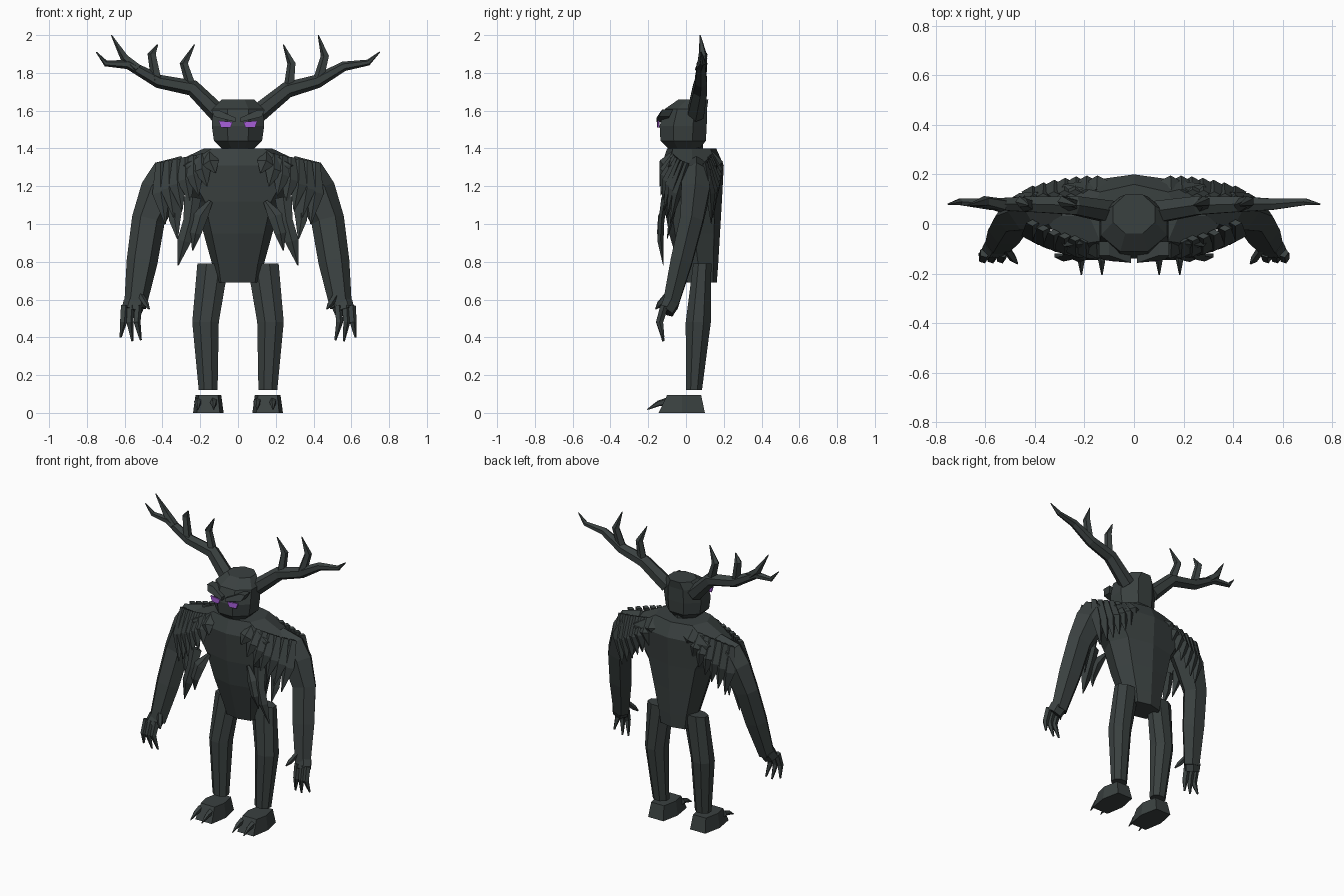
import bpy, bmesh, math
from mathutils import Vector


def material(name, rgb):
    m = bpy.data.materials.new(name)
    m.diffuse_color = (*rgb, 1)
    return m


HIDE = material("charcoal hide", (0.042, 0.052, 0.051))
GLOW = material("violet eyes", (0.38, 0.11, 0.68))


def skin_rings(name, rings, mat=HIDE):
    """Join equal-length rings of points into one capped solid."""
    bm = bmesh.new()
    rows = [[bm.verts.new(p) for p in r] for r in rings]
    n = len(rows[0])
    for a, b in zip(rows, rows[1:]):
        for i in range(n):
            j = (i + 1) % n
            bm.faces.new((a[i], a[j], b[j], b[i]))
    bm.faces.new(rows[0])
    bm.faces.new(rows[-1])
    bmesh.ops.recalc_face_normals(bm, faces=bm.faces)
    me = bpy.data.meshes.new(name)
    bm.to_mesh(me)
    bm.free()
    me.materials.append(mat)
    ob = bpy.data.objects.new(name, me)
    bpy.context.collection.objects.link(ob)
    return ob


def stack(name, levels, n=8, phase=0.0, power=1.0):
    """Loft of level ellipses (x, y, z, rx, ry); a power below 1 makes them boxier."""
    def box(v):
        return math.copysign(abs(v) ** power, v) if abs(v) > 1e-6 else 0
    angles = [2 * math.pi * (i + phase) / n for i in range(n)]
    return skin_rings(name, [[(x + rx * box(math.cos(a)), y + ry * box(math.sin(a)), z) for a in angles]
                             for x, y, z, rx, ry in levels])


def limb(name, path, n=6, flat=1.0, side=1, mat=HIDE):
    """Faceted tube along points (x, y, z, radius); flat squashes its depth."""
    pts = [Vector((side * x, y, z)) for x, y, z, r in path]
    rings = []
    for i, p in enumerate(pts):
        t = (pts[min(i + 1, len(pts) - 1)] - pts[max(i - 1, 0)]).normalized()
        ref = Vector((0, 1, 0)) if abs(t.y) < 0.8 else Vector((0, 0, 1))
        u = t.cross(ref).normalized()
        v = u.cross(t)
        r = path[i][3]
        rings.append([p + r * (math.cos(a) * u + flat * math.sin(a) * v)
                      for a in (2 * math.pi * k / n for k in range(n))])
    return skin_rings(name, rings, mat)


# Torso, broad at the shoulders and narrow at the hips
stack("torso", [(0, 0.075, 0.69, 0.118, 0.088), (0, 0.065, 0.78, 0.135, 0.105),
                (0, 0.045, 0.95, 0.182, 0.135), (0, 0.035, 1.12, 0.23, 0.155),
                (0, 0.035, 1.31, 0.37, 0.165), (0, 0.03, 1.40, 0.18, 0.13)], power=0.78)

# Head and neck
stack("neck", [(0, 0.01, 1.36, 0.07, 0.08), (0, 0.0, 1.43, 0.07, 0.09)])
stack("head", [(0, -0.01, 1.385, 0.075, 0.075), (0, -0.015, 1.44, 0.138, 0.13),
               (0, -0.015, 1.52, 0.15, 0.135), (0, 0.0, 1.61, 0.145, 0.12),
               (0, 0.04, 1.66, 0.092, 0.085)], phase=0.5)


def prism(name, outline, y0, y1, side, mat):
    """Plate from an (x, z, backward lean) outline, between two depths."""
    return skin_rings(name, [[(side * x, y + d, z) for x, z, d in outline] for y in (y0, y1)], mat)


for s in (-1, 1):
    # Scowling brow and glowing eye
    prism("brow", [(0.012, 1.54, 0), (0.125, 1.568, 0.012), (0.142, 1.605, 0.03), (0.10, 1.602, 0.03),
                   (0.012, 1.562, 0)], -0.157, -0.10, s, HIDE)
    prism("eye", [(0.040, 1.510, 0), (0.090, 1.510, 0.004), (0.103, 1.547, 0.006), (0.028, 1.540, 0)],
          -0.154, -0.145, s, GLOW)

    # Arm
    limb("arm", [(0.27, 0.055, 1.32, 0.05), (0.36, 0.055, 1.25, 0.108), (0.412, 0.05, 1.17, 0.108),
                 (0.475, 0.03, 1.02, 0.088), (0.508, -0.025, 0.80, 0.082),
                 (0.545, -0.085, 0.56, 0.058)], n=6, flat=0.8, side=s)
    limb("palm", [(0.55, -0.08, 0.58, 0.058), (0.565, -0.105, 0.535, 0.054)], n=6, flat=0.8, side=s)
    # Three clawed fingers and a thumb
    for k, (x, tip, z) in enumerate([(0.53, 0.515, 0.385), (0.568, 0.56, 0.38), (0.602, 0.622, 0.40)]):
        limb("finger_%d" % k, [(x, -0.115, 0.565, 0.022), (x + 0.006, -0.14, 0.48, 0.02),
                               (tip, -0.12, z, 0.006)], n=5, side=s)
    limb("thumb", [(0.515, -0.10, 0.62, 0.018), (0.487, -0.14, 0.575, 0.016),
                   (0.470, -0.16, 0.55, 0.004)], n=5, side=s)

    # Leg, slanting outward to the knee
    stack("leg", [(s * 0.158, 0.042, 0.12, 0.054, 0.046), (s * 0.172, 0.065, 0.48, 0.076, 0.072),
                  (s * 0.132, 0.086, 0.79, 0.09, 0.052)], n=8, phase=0.5)

    # Foot with two forward claws
    cx = s * 0.157
    skin_rings("foot", [[(cx + x * w, y, z) for x, y in ((-0.75, f), (0.75, f), (1, m), (0.7, b), (-0.7, b), (-1, m))]
                        for z, w, f, m, b in ((0, 0.081, -0.145, -0.02, 0.10), (0.095, 0.068, -0.10, -0.02, 0.08))])
    for k, dx in enumerate((-0.055, 0.028)):
        limb("toe_claw_%d" % k, [(cx + dx, -0.10, 0.06, 0.022), (cx + dx, -0.145, 0.05, 0.016),
                                 (cx + dx, -0.205, 0.018, 0.003)], n=5)

    # Overlapping feathers over the chest and back, slanting in toward the belly
    for k in range(7):
        f = k / 6
        top = (0.15 + 0.26 * f, 1.375 - 0.05 * f)
        tip = (0.12 + 0.265 * f, 1.27 - 0.27 * f ** 0.75)
        mid = (0.45 * top[0] + 0.55 * tip[0] + 0.012, 0.5 * top[1] + 0.5 * tip[1])
        drop = 0.07 * f ** 2
        for label, y0, y1, y2 in (("chest", -0.065 + drop, -0.118 + drop, -0.140 + drop * 0.8),
                                  ("back", 0.13 - drop * 0.4, 0.172 - drop * 0.6, 0.165 - drop * 0.45)):
            limb("%s_feather_%d" % (label, k),
                 [(top[0], y0, top[1], 0.025), (mid[0], y1, mid[1], 0.046), (tip[0], y2, tip[1], 0.003)],
                 n=4, flat=0.55, side=s)

    # Long ragged feathers hanging beside the waist
    for k, path in enumerate([
            [(0.145, -0.10, 1.12, 0.012), (0.20, -0.13, 1.04, 0.04), (0.225, -0.14, 0.95, 0.03), (0.24, -0.12, 0.86, 0.003)],
            [(0.24, -0.11, 1.14, 0.045), (0.255, -0.13, 1.02, 0.034), (0.285, -0.135, 0.91, 0.036), (0.318, -0.12, 0.78, 0.003)],
            [(0.33, -0.06, 1.14, 0.045), (0.335, -0.08, 1.02, 0.03), (0.32, -0.10, 0.92, 0.003)]]):
        limb("waist_feather_%d" % k, path, n=4, flat=0.45, side=s)

# Antlers: the left and right branch differently
limb("left_antler_beam", [(-0.10, 0.05, 1.58, 0.05), (-0.24, 0.075, 1.72, 0.043), (-0.42, 0.08, 1.755, 0.036),
                          (-0.58, 0.08, 1.845, 0.026), (-0.70, 0.09, 1.85, 0.016), (-0.75, 0.08, 1.91, 0.003)], n=6)
limb("right_antler_beam", [(0.10, 0.05, 1.58, 0.05), (0.26, 0.075, 1.71, 0.043), (0.42, 0.08, 1.755, 0.036),
                           (0.56, 0.08, 1.835, 0.026), (0.69, 0.09, 1.855, 0.016), (0.75, 0.08, 1.91, 0.003)], n=6)
tines = [("left_tine_inner", (-0.24, 1.71), (-0.285, 1.85), (-0.23, 1.95)),
         ("left_tine_middle", (-0.43, 1.76), (-0.455, 1.90), (-0.425, 1.95)),
         ("left_tine_outer", (-0.53, 1.82), (-0.60, 1.88), (-0.67, 2.0)),
         ("right_tine_inner", (0.27, 1.71), (0.285, 1.85), (0.24, 1.95)),
         ("right_tine_outer", (0.43, 1.77), (0.462, 1.89), (0.425, 2.0))]
for name, base, bend, tip in tines:
    limb(name, [(*[base[0], 0.075, base[1]], 0.03), (*[bend[0], 0.09, bend[1]], 0.024),
                (*[tip[0], 0.075, tip[1]], 0.003)], n=5)
